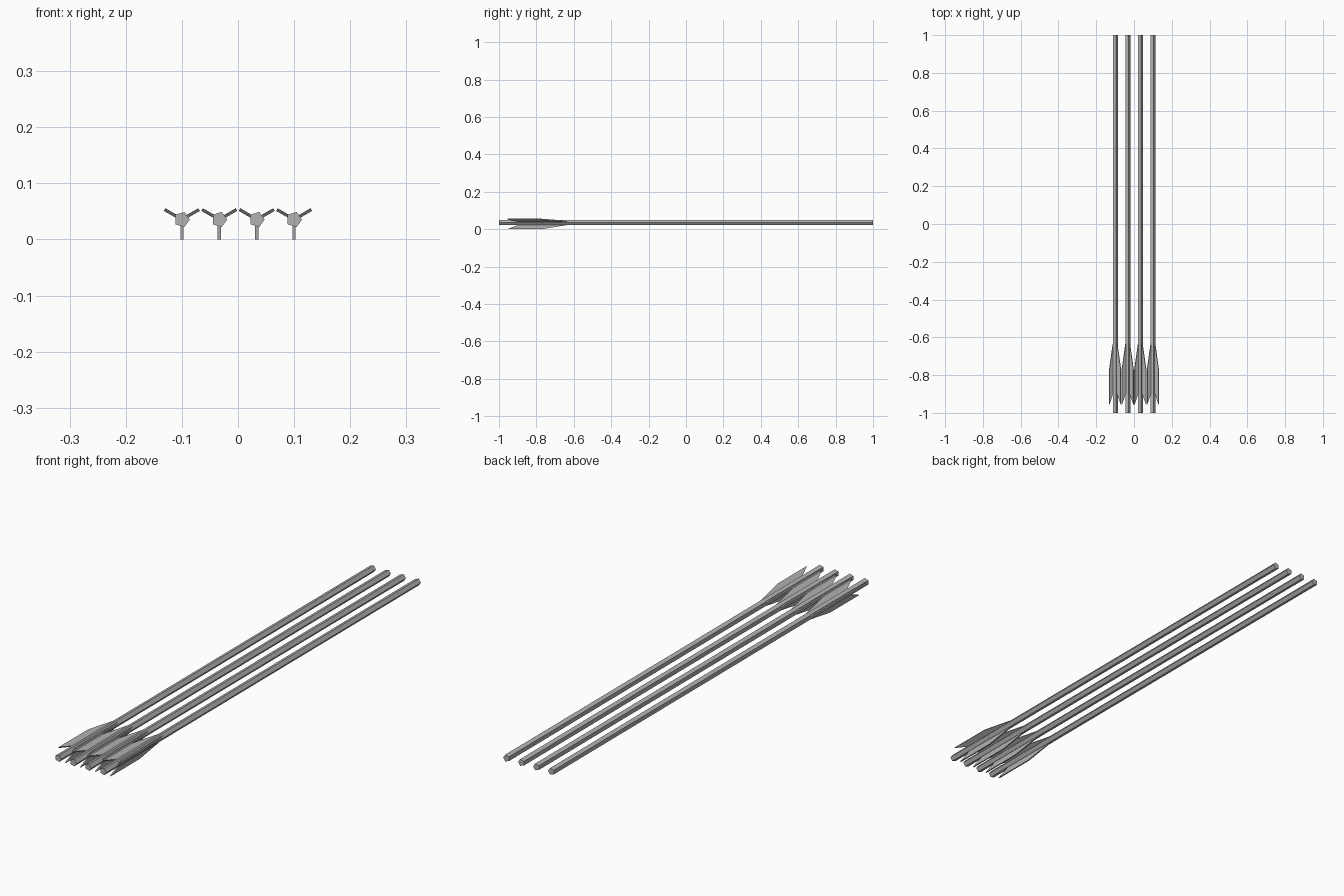
import bpy, bmesh
from math import sin, cos, tau, radians
from mathutils import Vector, Matrix

cube = bpy.data.objects.get("Cube")
if cube:
    bpy.data.objects.remove(cube)

grey = bpy.data.materials.new("plain grey")
grey.use_nodes = True
colour = (0.45, 0.45, 0.45, 1)
grey.diffuse_color = colour
grey.node_tree.nodes["Principled BSDF"].inputs["Base Color"].default_value = colour

AXIS_Z = 0.0355    # height of the shaft centre lines
SHAFT_R = 0.0142
VANE_R = 0.0355
THICK = 0.0055
SPACING = 0.0667


def prism(name, outline, direction, transform):
    """Extrude a closed outline along a direction into a flat-shaded solid."""
    bm = bmesh.new()
    face = bm.faces.new([bm.verts.new(p) for p in outline])
    new = bmesh.ops.extrude_face_region(bm, geom=[face], use_keep_orig=True)["geom"]
    moved = [g for g in new if isinstance(g, bmesh.types.BMVert)]
    bmesh.ops.translate(bm, verts=moved, vec=Vector(direction))
    bmesh.ops.recalc_face_normals(bm, faces=bm.faces)
    mesh = bpy.data.meshes.new(name)
    bm.to_mesh(mesh)
    bm.free()
    mesh.transform(transform)
    mesh.materials.append(grey)
    obj = bpy.data.objects.new(name, mesh)
    bpy.context.collection.objects.link(obj)
    return obj


# Five-sided shaft section, and vane side profile as (radius, y)
pentagon = [(SHAFT_R * cos(tau * i / 5), -1, SHAFT_R * sin(tau * i / 5)) for i in range(5)]
vane_profile = [(0.008, -0.89), (0.0135, -0.90), (VANE_R, -0.955),
                (VANE_R, -0.77), (0.0135, -0.635), (0.008, -0.635)]
vane = [(r, y, -THICK / 2) for r, y in vane_profile]

for n in range(4):
    place = Matrix.Translation(((n - 1.5) * SPACING, 0, AXIS_Z))
    prism(f"shaft_{n + 1}", pentagon, (0, 2, 0), place)
    # Three vanes around each shaft, one pointing straight down
    for k, angle in enumerate((30, 150, 270)):
        turn = Matrix.Rotation(radians(-angle), 4, "Y")
        prism(f"vane_{n + 1}_{k + 1}", vane, (0, 0, THICK), place @ turn)
